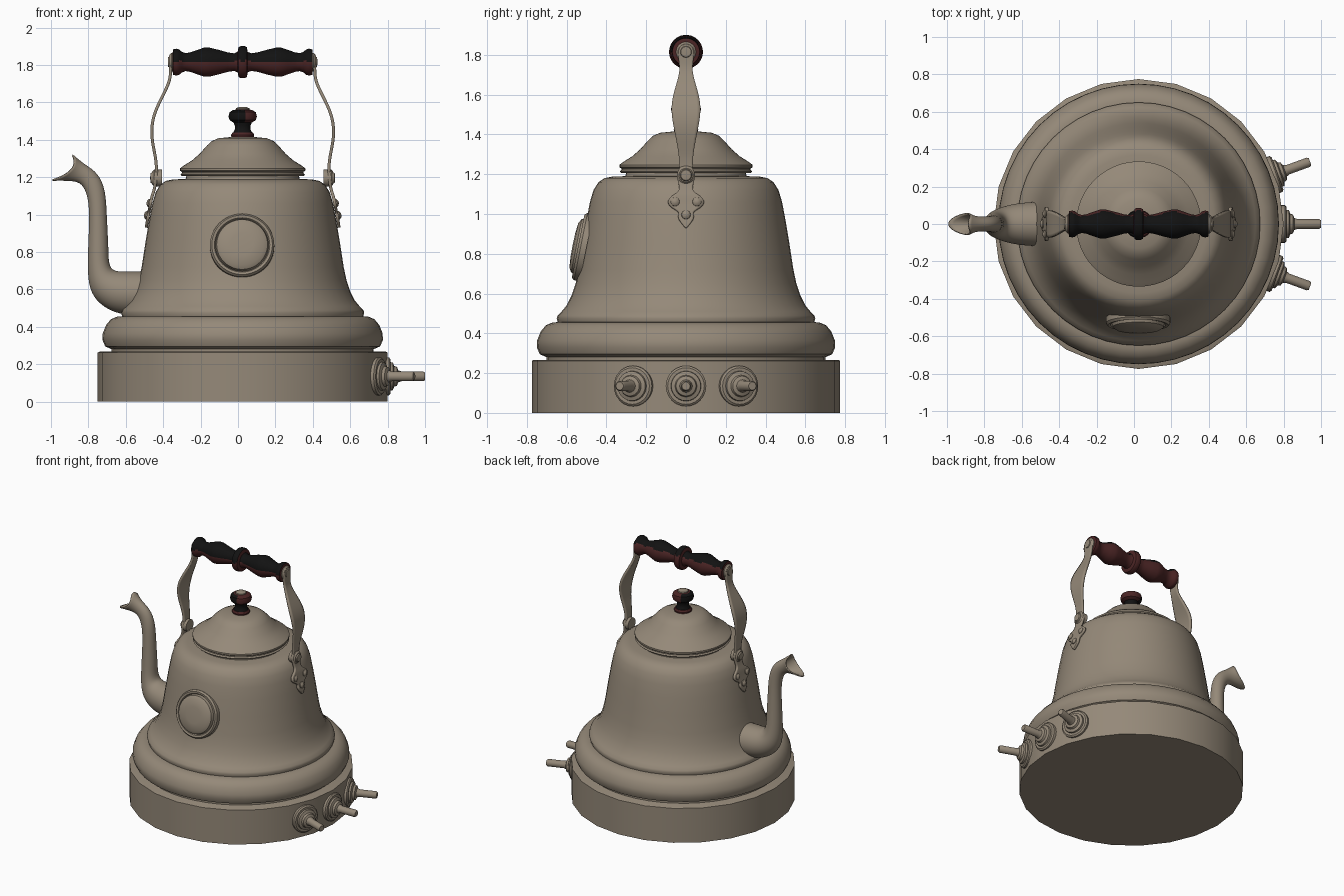
import bpy, bmesh, math
from mathutils import Vector, Matrix

cube = bpy.data.objects.get("Cube")
if cube:
    bpy.data.objects.remove(cube, do_unlink=True)

CX = 0.025  # x of the kettle's turning axis


def material(name, rgb):
    m = bpy.data.materials.new(name)
    m.use_nodes = True
    m.diffuse_color = (*rgb, 1)
    bsdf = next(n for n in m.node_tree.nodes if n.type == 'BSDF_PRINCIPLED')
    bsdf.inputs["Base Color"].default_value = (*rgb, 1)
    return m


METAL = material("warm grey metal", (0.30, 0.25, 0.19))
RED = material("dark red wood", (0.07, 0.018, 0.018))
BLACK = material("black lacquer", (0.006, 0.006, 0.006))


def finish(bm, name, mats, rule=None, angle=35):
    """Store the mesh, colour faces by an optional rule and smooth it."""
    bmesh.ops.recalc_face_normals(bm, faces=bm.faces)
    bm.normal_update()
    if rule:
        for f in bm.faces:
            f.material_index = rule(f)
    me = bpy.data.meshes.new(name)
    bm.to_mesh(me)
    bm.free()
    for m in mats:
        me.materials.append(m)
    ob = bpy.data.objects.new(name, me)
    bpy.context.collection.objects.link(ob)
    bpy.ops.object.select_all(action='DESELECT')
    ob.select_set(True)
    bpy.context.view_layer.objects.active = ob
    bpy.ops.object.shade_smooth_by_angle(angle=math.radians(angle))
    return ob


def lathe(name, profile, loc=(CX, 0, 0), axis=(0, 0, 1), steps=48, mats=(METAL,), rule=None):
    """Turn (radius, height) points about an axis through loc."""
    bm = bmesh.new()
    vs = [bm.verts.new((r, 0, z)) for r, z in profile]
    es = [bm.edges.new(p) for p in zip(vs, vs[1:])]
    bmesh.ops.spin(bm, geom=vs + es, cent=(0, 0, 0), axis=(0, 0, 1),
                   angle=math.tau, steps=steps)
    bmesh.ops.remove_doubles(bm, verts=bm.verts, dist=0.0005)
    rot = Vector(axis).to_track_quat('Z', 'Y').to_matrix().to_4x4()
    bm.transform(Matrix.Translation(loc) @ rot)
    return finish(bm, name, mats, rule)


def loft(name, rings, closed):
    """Bridge rows of points with quads."""
    bm = bmesh.new()
    rows = [[bm.verts.new(p) for p in ring] for ring in rings]
    n = len(rows[0])
    for a, b in zip(rows, rows[1:]):
        for i in range(n if closed else n - 1):
            j = (i + 1) % n
            bm.faces.new((a[i], a[j], b[j], b[i]))
    return finish(bm, name, (METAL,), angle=60)


def thicken(ob, thickness, offset, levels=2):
    sub = ob.modifiers.new("smooth", 'SUBSURF')
    sub.levels = sub.render_levels = levels
    sol = ob.modifiers.new("thickness", 'SOLIDIFY')
    sol.thickness, sol.offset = thickness, offset


# Base drum, bell-shaped body and lid
lathe("base", [(0, 0), (.775, 0), (.775, .262), (.765, .267), (0, .267)], steps=24)
lathe("body", [
    (.70, .25), (.70, .28), (.735, .295), (.75, .33), (.748, .365), (.73, .41),
    (.705, .44), (.67, .455), (.645, .456), (.65, .475), (.645, .49), (.625, .51),
    (.60, .54), (.575, .59), (.555, .65), (.54, .72), (.52, .85), (.50, .97),
    (.483, 1.06), (.465, 1.12), (.44, 1.16), (.41, 1.18), (.37, 1.188),
    (.305, 1.19), (.30, 1.21), (0, 1.21)])
lathe("lid", [
    (0, 1.205), (.325, 1.205), (.333, 1.213), (.325, 1.222), (.325, 1.228),
    (.335, 1.235), (.335, 1.247), (.315, 1.262), (.27, 1.29), (.23, 1.325),
    (.19, 1.37), (.165, 1.393), (.13, 1.408), (.06, 1.415), (0, 1.416)])

# Lid knob
lathe("knob_foot", [(0, 1.41), (.06, 1.41), (.062, 1.425), (.055, 1.438), (0, 1.438)],
      mats=(RED,), steps=32)
lathe("knob_stem", [(.052, 1.435), (.042, 1.455), (.042, 1.475), (.052, 1.5)],
      mats=(BLACK,), steps=32)
lathe("knob_grip", [(0, 1.49), (.05, 1.492), (.07, 1.505), (.076, 1.525), (.07, 1.547),
                    (.05, 1.56), (0, 1.562)],
      mats=(RED, BLACK), steps=32, rule=lambda f: int(f.normal.x + .3 * f.normal.y < -.1))
lathe("knob_cap", [(.038, 1.555), (.036, 1.568), (.02, 1.575), (0, 1.576)], steps=24)

# Round plaque on the front
lathe("front_plaque", [
    (0, 0), (.172, 0), (.172, .03), (.162, .043), (.148, .04), (.142, .03),
    (.136, .052), (.115, .065), (.06, .07), (0, .071)],
    loc=(.022, -.50, .83), axis=(0, -1, .2))

# Three taps around the base
for name, deg in (("front_tap", -20), ("middle_tap", 0), ("back_tap", 20)):
    a = math.radians(deg)
    d = Vector((math.cos(a), math.sin(a), 0))
    lathe(name, [
        (0, .73), (.102, .73), (.102, .782), (.092, .79), (.076, .79), (.074, .803),
        (.055, .81), (.05, .825), (.032, .832), (.026, .85), (.026, .965),
        (.02, .975), (0, .975)], loc=(CX, 0, .135), axis=d, steps=24)

# Spout: each ring is outer edge (x, z), inner edge (x, z) and half width
SPOUT = [
    (-.48, .455, -.48, .70, .125), (-.60, .455, -.60, .70, .12),
    (-.70, .485, -.65, .70, .105), (-.78, .555, -.68, .715, .085),
    (-.807, .65, -.69, .76, .068), (-.805, .80, -.69, .82, .06),
    (-.795, 1.0, -.70, 1.0, .05), (-.805, 1.10, -.705, 1.13, .046),
    (-.835, 1.165, -.745, 1.225, .04), (-.885, 1.18, -.82, 1.27, .042),
    (-1.0, 1.178, -.885, 1.325, .062)]
SIDES = 12
rings = []
for k, (ox, oz, ix, iz, w) in enumerate(SPOUT):
    mid = Vector(((ox + ix) / 2, 0, (oz + iz) / 2))
    half = Vector(((ox - ix) / 2, 0, (oz - iz) / 2))
    # The mouth's sides are pulled back to form a beak
    notch = Vector((.057, 0, -.01)) if k == len(SPOUT) - 1 else Vector()
    ring = []
    for i in range(SIDES):
        t = math.tau * i / SIDES
        ring.append(mid + half * math.cos(t) + Vector((0, w * math.sin(t), 0))
                    + notch * math.sin(t) ** 2)
    rings.append(ring)
thicken(loft("spout", rings, True), .008, -1)

# Handle straps, brackets, pivots and rivets: rows are distance out, height, half width
STRAP = [
    (.385, 1.85, .025), (.385, 1.82, .042), (.385, 1.76, .035), (.39, 1.71, .03),
    (.43, 1.63, .055), (.475, 1.54, .078), (.49, 1.45, .065), (.48, 1.37, .048),
    (.462, 1.29, .034), (.46, 1.22, .034), (.46, 1.18, .03)]
BRACKET = [
    (.462, 1.24, .03), (.464, 1.20, .05), (.468, 1.15, .036), (.48, 1.11, .03),
    (.487, 1.09, .075), (.492, 1.06, .098), (.498, 1.03, .075), (.502, 1.01, .03),
    (.506, .985, .045), (.512, .955, .025), (.515, .93, .004)]
for side, s in (("left", 1), ("right", -1)):
    for part, rows in (("strap", STRAP), ("bracket", BRACKET)):
        ob = loft(f"{side}_{part}",
                  [[(CX + s * d, y * w, z) for y in (-1, 0, 1)] for d, z, w in rows], False)
        thicken(ob, .016, 0)
    lathe(f"{side}_pivot", [(0, -.03), (.045, -.03), (.045, .012), (.035, .022), (.03, .022),
                            (.026, .03), (0, .033)],
          loc=(CX + s * .462, 0, 1.195), axis=(s, 0, 0), steps=24)
    lathe(f"{side}_grip_cap", [(0, -.03), (.05, -.03), (.05, 0), (.04, .01), (.03, .01),
                               (.026, .018), (0, .02)],
          loc=(CX + s * .38, 0, 1.815), axis=(s, 0, 0), steps=24)
    for i, (d, y, z) in enumerate(((.492, -.055, 1.06), (.492, .055, 1.06), (.506, 0, .995))):
        lathe(f"{side}_rivet_{i + 1}", [(.024, 0), (.022, .012), (.012, .02), (0, .022)],
              loc=(CX + s * d, y, z), axis=(s, 0, .15), steps=16)

# Turned wooden grip, lacquered black on top
HALF = [
    (.085, .012), (.08, .022), (.055, .027), (.047, .045), (.052, .08), (.066, .13),
    (.078, .18), (.078, .205), (.066, .24), (.052, .28), (.048, .305), (.055, .325),
    (.068, .34), (.072, .355), (.068, .372), (.04, .376), (0, .376)]
grip = [(r, -h) for r, h in reversed(HALF)] + HALF
lathe("handle_grip", grip, loc=(CX, 0, 1.815), axis=(1, 0, 0), steps=40, mats=(RED, BLACK),
      rule=lambda f: int(f.normal.z - .25 * f.normal.y > .3))
